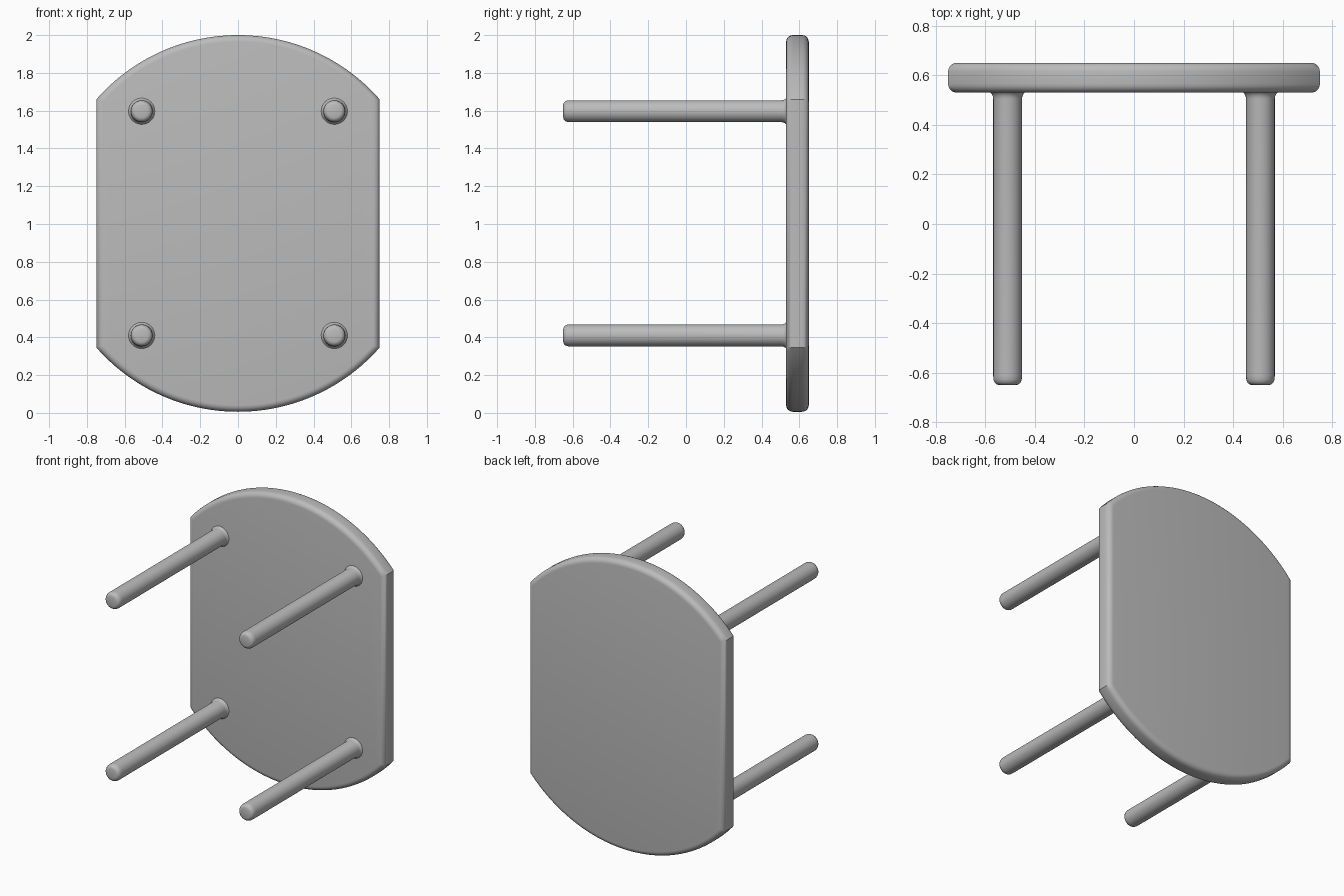
import bpy, bmesh, math
from mathutils import Matrix

cube = bpy.data.objects.get("Cube")
if cube:
    bpy.data.objects.remove(cube, do_unlink=True)

grey = bpy.data.materials.new("plain_grey")
grey.use_nodes = True
colour = (0.5, 0.5, 0.5, 1)
grey.diffuse_color = colour
grey.node_tree.nodes["Principled BSDF"].inputs["Base Color"].default_value = colour


def finish(name, bm, angle):
    """Turn a bmesh into a smooth-shaded grey object."""
    bmesh.ops.recalc_face_normals(bm, faces=bm.faces)
    mesh = bpy.data.meshes.new(name)
    bm.to_mesh(mesh)
    bm.free()
    mesh.materials.append(grey)
    obj = bpy.data.objects.new(name, mesh)
    bpy.context.collection.objects.link(obj)
    bpy.ops.object.select_all(action="DESELECT")
    obj.select_set(True)
    bpy.context.view_layer.objects.active = obj
    bpy.ops.object.shade_smooth_by_angle(angle=math.radians(angle))
    return obj


# Table top: a disc with two straight sides, standing upright
HALF_WIDTH, RADIUS, CENTRE_Z = 0.75, 0.997, 1.003
FRONT_Y, BACK_Y, STEPS = 0.53, 0.65, 48
half = math.asin(HALF_WIDTH / RADIUS)
bm = bmesh.new()
outline = []
for middle in (math.pi / 2, -math.pi / 2):
    for i in range(STEPS + 1):
        a = middle - half + 2 * half * i / STEPS
        outline.append(bm.verts.new((RADIUS * math.cos(a), FRONT_Y,
                                     CENTRE_Z + RADIUS * math.sin(a))))
face = bm.faces.new(outline)
extruded = bmesh.ops.extrude_face_region(bm, geom=[face], use_keep_orig=True)
for v in extruded["geom"]:
    if isinstance(v, bmesh.types.BMVert):
        v.co.y = BACK_Y
rim = [e for e in bm.edges if abs(e.verts[0].co.y - e.verts[1].co.y) < 1e-5]
bmesh.ops.bevel(bm, geom=rim, offset=0.035, offset_type="OFFSET",
                segments=5, profile=0.5, affect="EDGES")
finish("table_top", bm, 30)

# Legs: lathe profile (radius, y) with a rounded foot and a flared joint
PROFILE = [(0, -0.65), (0.034, -0.65), (0.044, -0.647), (0.052, -0.640),
           (0.057, -0.628), (0.058, -0.612), (0.058, 0.505), (0.060, 0.517),
           (0.065, 0.526), (0.072, 0.532), (0.072, 0.56), (0, 0.56)]


def make_leg(name, x, z):
    bm = bmesh.new()
    verts = [bm.verts.new((r, y, 0)) for r, y in PROFILE]
    edges = [bm.edges.new(pair) for pair in zip(verts, verts[1:])]
    bmesh.ops.spin(bm, geom=verts + edges, cent=(0, 0, 0), axis=(0, 1, 0),
                   angle=2 * math.pi, steps=32, use_duplicate=False)
    bmesh.ops.remove_doubles(bm, verts=bm.verts, dist=1e-5)
    bmesh.ops.transform(bm, matrix=Matrix.Translation((x, 0, z)), verts=bm.verts)
    return finish(name, bm, 40)


for side, x in (("left", 0.51), ("right", -0.51)):
    for level, z in (("upper", 1.597), ("lower", 0.41)):
        make_leg(f"{level}_{side}_leg", x, z)
